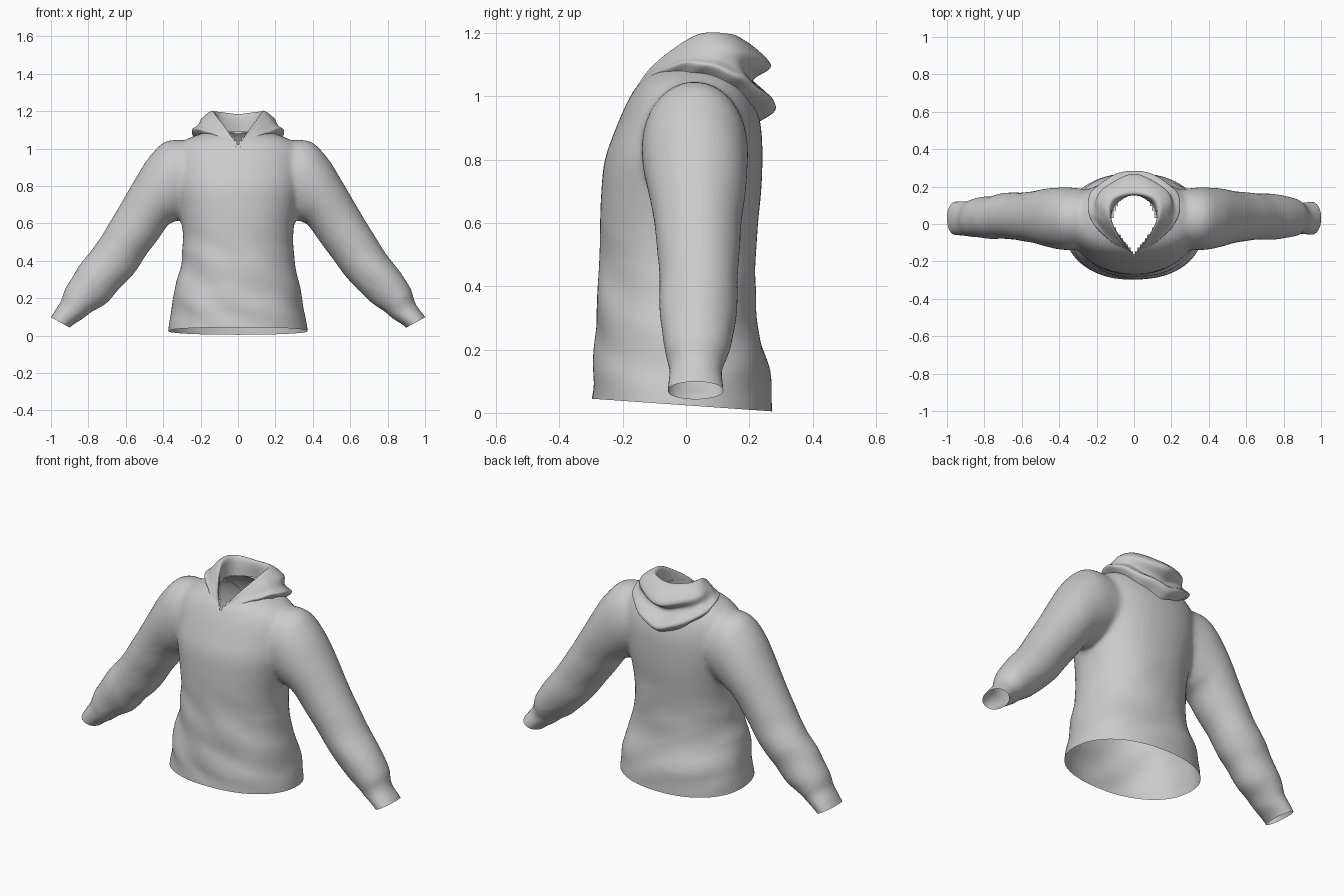
import bpy, bmesh, math
from mathutils import Vector, noise

if "Cube" in bpy.data.objects:
    bpy.data.objects.remove(bpy.data.objects["Cube"])


def spline(pts, steps):
    """Smooth curve through points of any dimension."""
    out = []
    n = len(pts)
    for i in range(n - 1):
        a, b, c, d = pts[max(i - 1, 0)], pts[i], pts[i + 1], pts[min(i + 2, n - 1)]
        for s in range(steps):
            t = s / steps
            out.append([0.5 * (2 * q + (r - p) * t + (2 * p - 5 * q + 4 * r - w) * t * t
                               + (3 * q - p - 3 * r + w) * t ** 3)
                        for p, q, r, w in zip(a, b, c, d)])
    return out + [list(pts[-1])]


def loft(bm, rings, closed=True, caps=True):
    rows = [[bm.verts.new(p) for p in r] for r in rings]
    n = len(rows[0])
    for a, b in zip(rows, rows[1:]):
        for i in range(n if closed else n - 1):
            j = (i + 1) % n
            bm.faces.new((a[i], a[j], b[j], b[i]))
    if caps:
        bm.faces.new(rows[0][::-1])
        bm.faces.new(rows[-1])


def oval(center, u, v, power=2.0, n=48):
    pts = []
    for i in range(n):
        a = 2 * math.pi * i / n
        c, s = math.cos(a), math.sin(a)
        pts.append(center + u * math.copysign(abs(c) ** (2 / power), c)
                   + v * math.copysign(abs(s) ** (2 / power), s))
    return pts


def make_object(name, bm):
    bmesh.ops.recalc_face_normals(bm, faces=bm.faces[:])
    me = bpy.data.meshes.new(name)
    bm.to_mesh(me)
    bm.free()
    me.shade_smooth()
    ob = bpy.data.objects.new(name, me)
    bpy.context.collection.objects.link(ob)
    return ob


# Torso: height, half width, front y, back y
TORSO = [(-.12, .385, -.305, .275), (.02, .375, -.30, .272), (.15, .352, -.293, .262),
         (.30, .325, -.283, .224), (.40, .302, -.277, .217), (.50, .292, -.273, .222),
         (.60, .302, -.272, .228), (.70, .32, -.268, .238), (.80, .34, -.257, .242),
         (.90, .345, -.222, .238), (.98, .335, -.187, .218), (1.04, .29, -.15, .19),
         (1.08, .20, -.105, .16), (1.10, .12, -.06, .13)]
# Sleeve: upper edge x z, lower edge x z, front y, back y
SLEEVE = [(.20, 1.03, .20, .70, -.13, .18), (.37, 1.045, .30, .63, -.14, .195),
          (.475, .955, .335, .61, -.135, .195), (.56, .82, .37, .595, -.12, .19),
          (.645, .675, .43, .515, -.10, .175), (.765, .48, .57, .32, -.085, .16),
          (.87, .34, .70, .18, -.08, .148), (.928, .245, .775, .13, -.075, .14),
          (.945, .18, .83, .09, -.06, .12), (1.003, .10, .90, .043, -.062, .122),
          (1.05, .02, .95, -.035, -.065, .125)]

bm = bmesh.new()
loft(bm, [oval(Vector((0, (f + b) / 2, z)), Vector((w, 0, 0)), Vector((0, (b - f) / 2, 0)), 2.2)
          for z, w, f, b in spline(TORSO, 4)])
for side in (-1, 1):
    rings = []
    for ux, uz, lx, lz, f, b in spline(SLEEVE, 4):
        up, low = Vector((side * ux, 0, uz)), Vector((side * lx, 0, lz))
        mid = (up + low) / 2
        mid.y = (f + b) / 2
        rings.append(oval(mid, (up - low) / 2, Vector((0, (b - f) / 2, 0))))
    loft(bm, rings)
source = make_object("sweater_source", bm)

# Blend torso and sleeves into one garment
remesh = source.modifiers.new("blend", 'REMESH')
remesh.mode = 'VOXEL'
remesh.voxel_size = .013
smooth = source.modifiers.new("soften", 'SMOOTH')
smooth.factor = .5
smooth.iterations = 12
dg = bpy.context.evaluated_depsgraph_get()
blended = bpy.data.meshes.new_from_object(source.evaluated_get(dg))
bpy.data.objects.remove(source)
bm = bmesh.new()
bm.from_mesh(blended)

# Loose cloth folds around the waist and forearms
bm.normal_update()
moves = []
for v in bm.verts:
    p = v.co
    fade = max(0, min(1, (.6 - p.z) / .2)) * max(0, min(1, (p.z - .03) / .1))
    k = noise.noise(Vector((p.x * 4, p.y * 4, p.z * 7 + p.x * 3)))
    moves.append(v.normal * k * .013 * fade)
for v, m in zip(bm.verts, moves):
    v.co += m

# Cut the hem and cuffs open
for co, no in [((0, -.3, .045), (0, -.04, -.57)),
               ((.9515, 0, .0715), (.48, 0, -.87)), ((-.9515, 0, .0715), (-.48, 0, -.87))]:
    bmesh.ops.bisect_plane(bm, geom=bm.verts[:] + bm.edges[:] + bm.faces[:],
                           plane_co=co, plane_no=no, clear_outer=True)


# Teardrop neck opening
def neck_half_width(y):
    if y < 0:
        return .12 * (1 + y / .165)
    return .12 * math.sqrt(max(0, 1 - (y / .155) ** 2))


hole = [f for f in bm.faces if (c := f.calc_center_median()).z > .95
        and -.165 < c.y < .155 and abs(c.x) < neck_half_width(c.y)]
bmesh.ops.delete(bm, geom=hole, context='FACES')
make_object("sweater_body", bm)

# Hood: stations from throat to nape; each runs seam, rim, lip, crease, fold, underside
HOOD = [[(0, -.165, 1.008), (0, -.166, 1.014), (.004, -.168, 1.014),
         (.008, -.17, 1.012), (.012, -.17, 1.01), (.012, -.165, 1.004)],
        [(.06, -.085, 1.05), (.058, -.10, 1.10), (.085, -.09, 1.10),
         (.11, -.09, 1.088), (.135, -.085, 1.08), (.125, -.08, 1.06)],
        [(.117, 0, 1.08), (.125, .03, 1.19), (.17, .03, 1.165),
         (.21, .035, 1.125), (.238, .04, 1.105), (.21, .03, 1.075)],
        [(.10, .10, 1.09), (.108, .13, 1.197), (.18, .165, 1.15),
         (.185, .165, 1.095), (.215, .19, 1.05), (.18, .17, 1.01)],
        [(0, .155, 1.09), (0, .165, 1.185), (0, .268, 1.10),
         (0, .21, 1.045), (0, .288, .97), (0, .235, .925)]]
mirrored = [[(-x, y, z) for x, y, z in s] for s in HOOD[-2::-1]]
flat = [[c for p in s for c in p] for s in HOOD + mirrored]
rows = []
for i, r in enumerate(spline(flat, 12)):
    row = spline([r[k:k + 3] for k in range(0, 18, 3)], 6)
    u = i / 96
    for j, p in enumerate(row):
        # Ripples grow toward the draped outer edge
        amp = .007 * math.sin(math.pi * u) * max(0, j / 30 - .3)
        p[2] += amp * math.sin(u * 75 + j * .2)
        p[1] += amp * math.sin(u * 58 + j * .3)
    rows.append(row)
bm = bmesh.new()
loft(bm, rows, closed=False, caps=False)
make_object("hood", bm)
